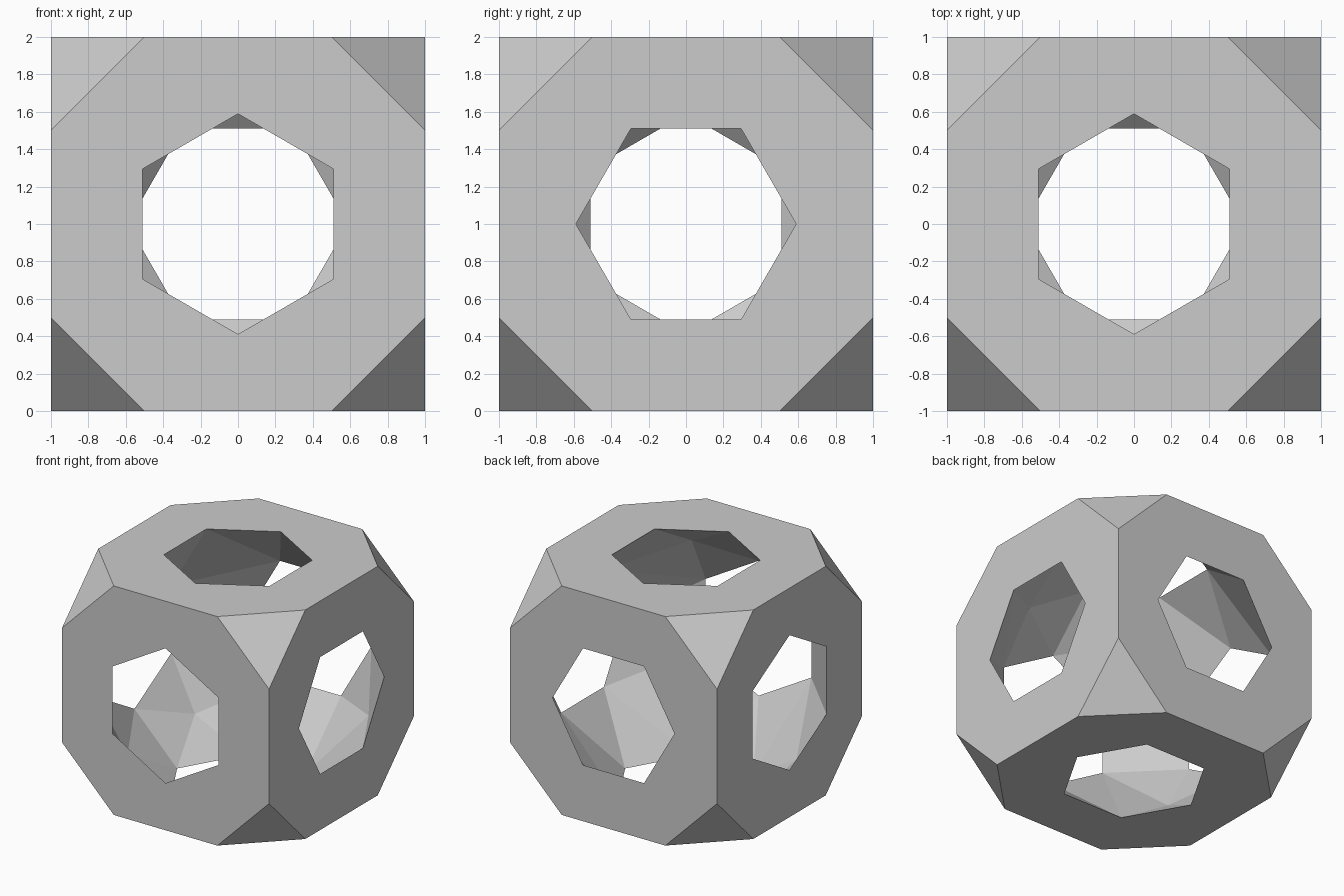
import bpy, bmesh, math
from itertools import product
from mathutils import Vector

cube = bpy.data.objects.get("Cube")
if cube:
    bpy.data.objects.remove(cube)

CUT = 0.5        # where the corner cuts meet the cube edges
HOLE = 0.589     # hole radius, centre to corner

# The six sides: axis, sign, and the axis each hexagon points along
SIDES = [(0, 1, 1), (0, -1, 2), (1, 1, 0), (1, -1, 2), (2, 1, 1), (2, -1, 0)]


def on_side(v, axis, sign):
    return abs(v.co[axis] - sign) < 1e-4


def hexagon(axis, sign, point_axis):
    other = 3 - axis - point_axis
    for k in range(6):
        p = Vector((0, 0, 0))
        p[axis] = sign
        p[point_axis] = HOLE * math.cos(k * math.pi / 3)
        p[other] = HOLE * math.sin(k * math.pi / 3)
        yield p


def cavity_corners():
    # Cavity bulges beside each pair of holes that point at one another
    for a, sa, b, sb in [(0, 1, 1, 1), (0, -1, 2, -1), (1, -1, 2, 1)]:
        for s in (-1, 1):
            p = Vector((0, 0, 0))
            p[a], p[b], p[3 - a - b] = sa * 0.742, sb * 0.742, s * 0.465
            yield p


bm = bmesh.new()

# Cavity: convex shell, opened at the six hexagons
cavity = [bm.verts.new(p) for side in SIDES for p in hexagon(*side)]
cavity += [bm.verts.new(p) for p in cavity_corners()]
bmesh.ops.convex_hull(bm, input=cavity)
caps = [f for f in bm.faces
        if any(all(on_side(v, a, s) for v in f.verts) for a, s, _ in SIDES)]
bmesh.ops.delete(bm, geom=caps, context='FACES')
inner = set(bm.verts)

# Cut corners: one triangle each
for signs in product((-1, 1), repeat=3):
    tri = []
    for axis in range(3):
        p = Vector(signs)
        p[axis] *= CUT
        tri.append(bm.verts.new(p))
    bm.faces.new(tri)


def ring(verts, axis):
    # Edges joining the points of one flat loop in order
    u, w = (axis + 1) % 3, (axis + 2) % 3
    loop = sorted(verts, key=lambda v: math.atan2(v.co[w], v.co[u]))
    return [bm.edges.get(pair) or bm.edges.new(pair)
            for pair in zip(loop, loop[1:] + loop[:1])]


# Flat sides: octagon with the hexagonal hole
for axis, sign, _ in SIDES:
    flat = [v for v in bm.verts if on_side(v, axis, sign)]
    edges = ring([v for v in flat if v in inner], axis)
    edges += ring([v for v in flat if v not in inner], axis)
    normal = Vector((0, 0, 0))
    normal[axis] = sign
    bmesh.ops.triangle_fill(bm, use_beauty=True, edges=edges, normal=normal)

bmesh.ops.recalc_face_normals(bm, faces=bm.faces[:])
bmesh.ops.translate(bm, verts=bm.verts[:], vec=(0, 0, 1))

mesh = bpy.data.meshes.new("hollow_cube")
bm.to_mesh(mesh)
bm.free()

grey = bpy.data.materials.new("plain grey")
grey.use_nodes = True
grey.diffuse_color = (0.6, 0.6, 0.6, 1)
grey.node_tree.nodes["Principled BSDF"].inputs["Base Color"].default_value = (0.6, 0.6, 0.6, 1)
mesh.materials.append(grey)

hollow_cube = bpy.data.objects.new("hollow_cube", mesh)
bpy.context.collection.objects.link(hollow_cube)
